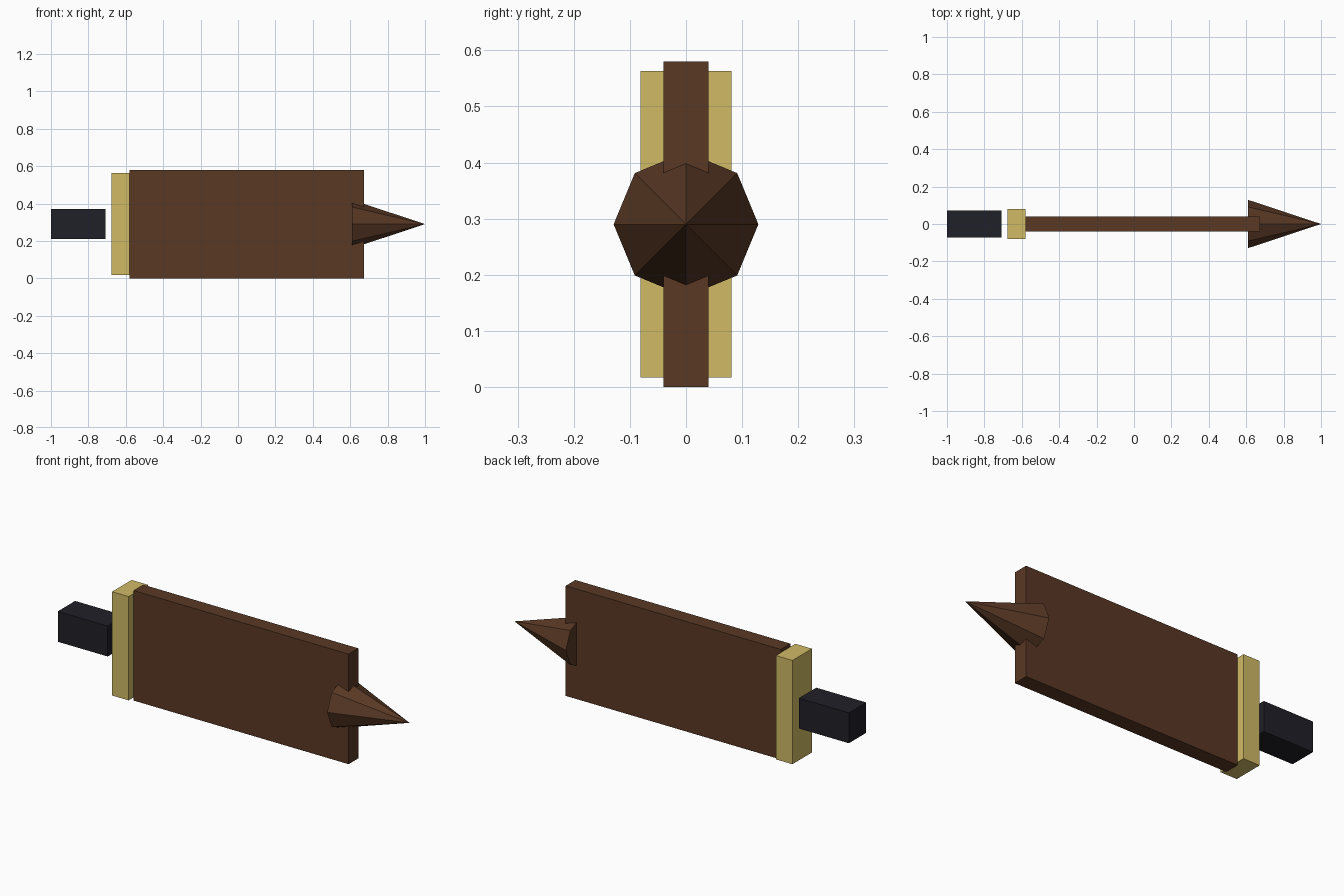
import bpy
from math import pi

if "Cube" in bpy.data.objects:
    bpy.data.objects.remove(bpy.data.objects["Cube"])

MID_Z = 0.29  # height of the sword's long axis


def material(name, rgb):
    mat = bpy.data.materials.new(name)
    mat.diffuse_color = (*rgb, 1)
    mat.use_nodes = True
    mat.node_tree.nodes["Principled BSDF"].inputs["Base Color"].default_value = mat.diffuse_color
    return mat


def bar(name, x0, x1, width, height, mat):
    """Box from x0 to x1, centred on the long axis."""
    bpy.ops.mesh.primitive_cube_add(size=1, location=((x0 + x1) / 2, 0, MID_Z))
    obj = bpy.context.object
    obj.name = name
    obj.scale = (x1 - x0, width, height)
    bpy.ops.object.transform_apply(location=False, rotation=False, scale=True)
    obj.data.materials.append(mat)
    return obj


brown = material("brown", (0.10, 0.04, 0.018))
gold = material("gold", (0.63, 0.49, 0.13))
black = material("black", (0.014, 0.014, 0.021))

# Handle, guard and broad flat blade
bar("handle", -1.0, -0.709, 0.144, 0.16, black)
bar("guard", -0.677, -0.581, 0.162, 0.547, gold)
bar("blade", -0.581, 0.673, 0.08, 0.58, brown)

# Eight-sided spike let into the end of the blade
x0, x1 = 0.61, 1.0
bpy.ops.mesh.primitive_cone_add(vertices=8, radius1=0.129, radius2=0, depth=x1 - x0,
                                location=((x0 + x1) / 2, 0, MID_Z), rotation=(0, pi / 2, 0))
spike = bpy.context.object
spike.name = "spike_tip"
spike.data.materials.append(brown)
